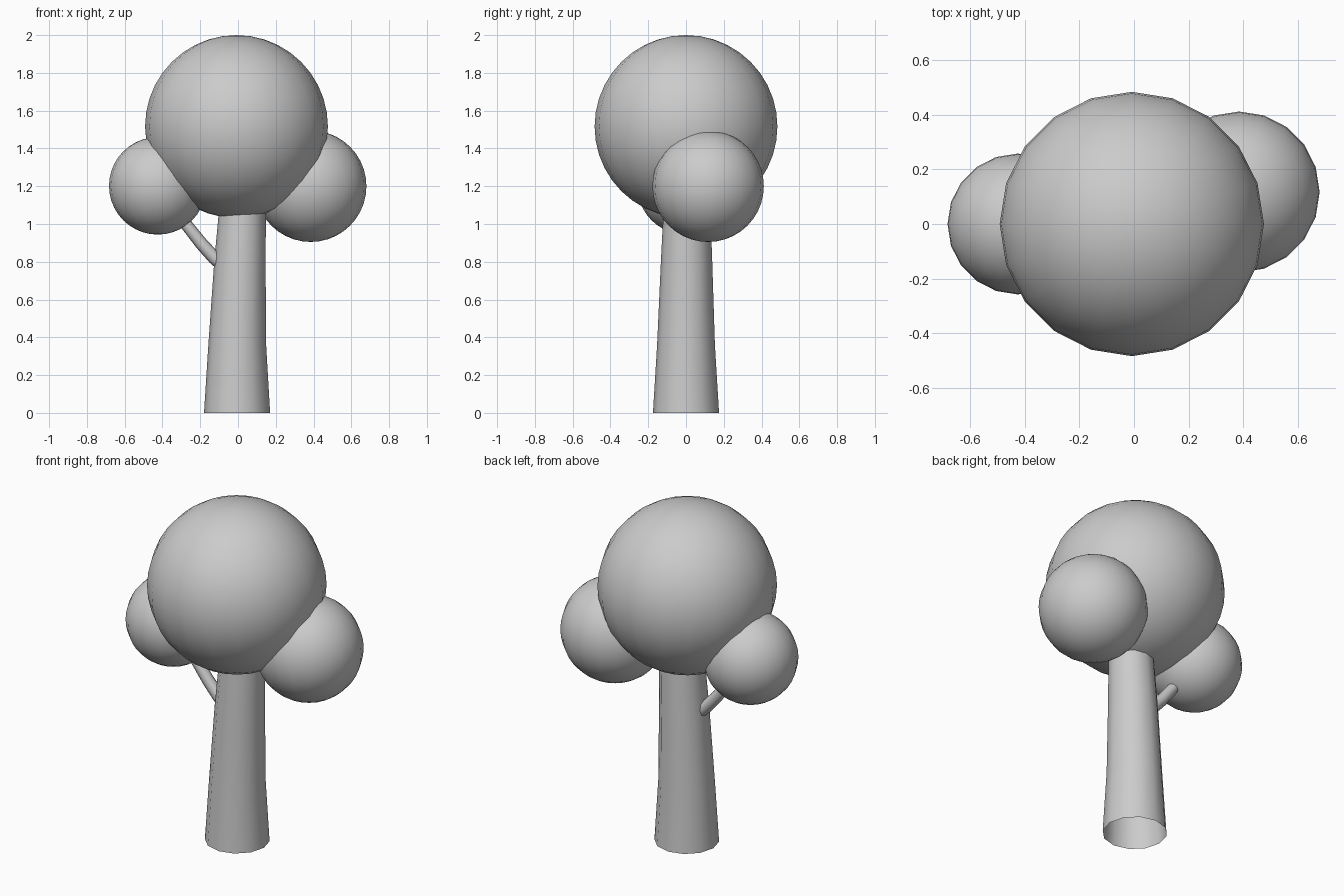
import bpy, bmesh, math
from mathutils import Vector

if "Cube" in bpy.data.objects:
    bpy.data.objects.remove(bpy.data.objects["Cube"])


def leaf_ball(name, centre, radius):
    bpy.ops.mesh.primitive_uv_sphere_add(segments=20, ring_count=20,
                                         radius=radius, location=centre)
    ob = bpy.context.object
    ob.name = name
    bpy.ops.object.shade_smooth()


def tube(name, rings, sides, upright=False):
    """Open loft through (x, y, z, radius) rings."""
    bm = bmesh.new()
    pts = [Vector(r[:3]) for r in rings]
    loops = []
    for i, ring in enumerate(rings):
        d = pts[min(i + 1, len(pts) - 1)] - pts[max(i - 1, 0)]
        d = Vector((0, 0, 1)) if upright else d.normalized()
        v = Vector((0, 1, 0))
        u = v.cross(d).normalized()
        loop = []
        for k in range(sides):
            a = 2 * math.pi * k / sides
            loop.append(bm.verts.new(pts[i] + ring[3] * (u * math.cos(a) + v * math.sin(a))))
        loops.append(loop)
    for a, b in zip(loops, loops[1:]):
        for k in range(sides):
            n = (k + 1) % sides
            bm.faces.new((a[k], a[n], b[n], b[k]))
    for f in bm.faces:
        f.smooth = True
    mesh = bpy.data.meshes.new(name)
    bm.to_mesh(mesh)
    bm.free()
    ob = bpy.data.objects.new(name, mesh)
    bpy.context.collection.objects.link(ob)


# Tapered trunk, open at the base, leaning slightly to the right
tube("trunk", [(-0.005, 0, 0, 0.175), (-0.004, 0, 0.36, 0.153),
               (0.010, 0.003, 0.80, 0.136), (0.024, 0.005, 1.08, 0.124)],
     12, upright=True)

# Side branch reaching into the small left leaf ball
tube("branch", [(-0.06, 0, 0.765, 0.036), (-0.126, 0, 0.822, 0.036),
                (-0.193, 0, 0.895, 0.034), (-0.272, 0, 0.995, 0.032),
                (-0.31, 0, 1.06, 0.031)], 8)

# Leaf balls
leaf_ball("crown_main", (-0.008, 0, 1.516), 0.484)
leaf_ball("crown_left", (-0.425, 0, 1.202), 0.258)
leaf_ball("crown_right", (0.385, 0.117, 1.2), 0.295)
